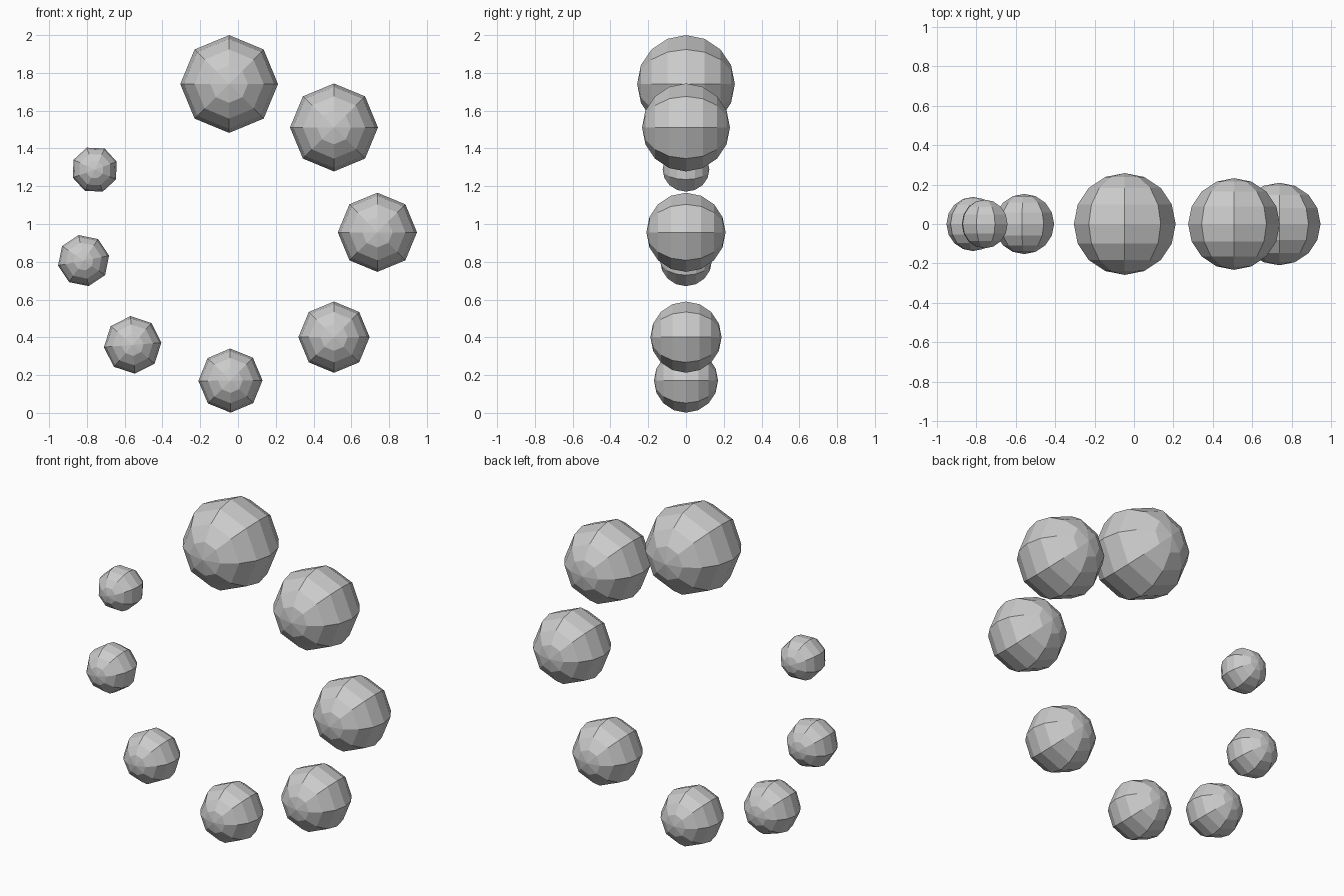
import bpy
from math import radians, cos, sin, pi
from mathutils import Matrix

if "Cube" in bpy.data.objects:
    bpy.data.objects.remove(bpy.data.objects["Cube"])

# Ring of shrinking low-poly balls, poles facing front/back
CX, CZ, RING = -0.047, 0.956, 0.785
FIRST_RADIUS, SHRINK = 0.2587, 0.9
ANGLES = [90, 45, 0, -45, -89.5, -130.6, -169, -205]


def ball(index, angle, radius):
    bpy.ops.mesh.primitive_uv_sphere_add(segments=8, ring_count=8, radius=radius)
    obj = bpy.context.object
    obj.name = f"ring_ball_{index + 1}"
    # pole along y, then turned to follow the ring
    obj.data.transform(Matrix.Rotation(-angle, 4, 'Y') @ Matrix.Rotation(pi / 2, 4, 'X'))
    obj.location = (CX + RING * cos(angle), 0, CZ + RING * sin(angle))


for i, a in enumerate(ANGLES):
    ball(i, radians(a), FIRST_RADIUS * SHRINK ** i)
